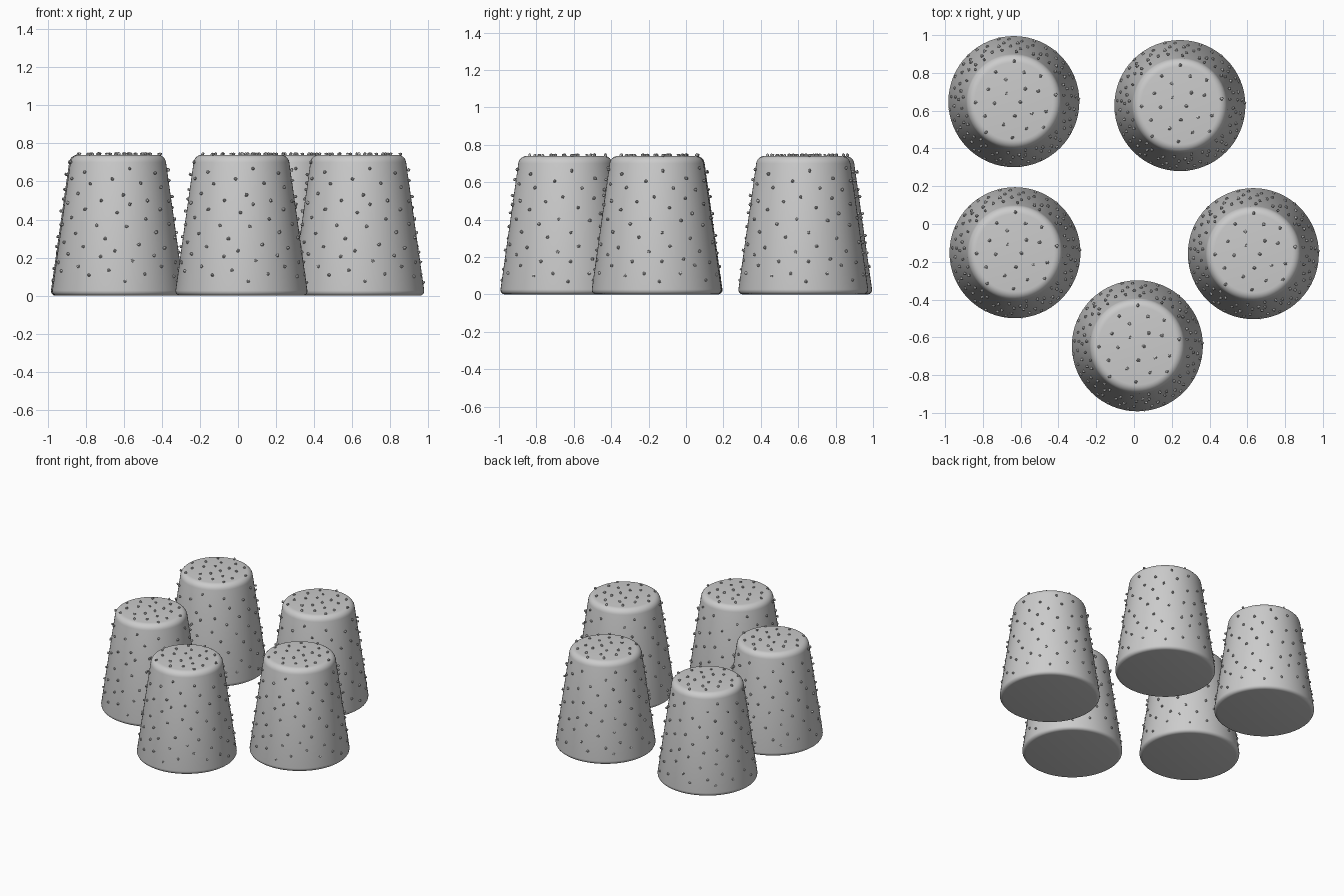
import bpy, bmesh, math, random
from mathutils import Vector, Matrix

cube = bpy.data.objects.get("Cube")
if cube:
    bpy.data.objects.remove(cube, do_unlink=True)

stone = bpy.data.materials.new("stone grey")
stone.use_nodes = True
stone.diffuse_color = (0.6, 0.6, 0.6, 1)
stone.node_tree.nodes["Principled BSDF"].inputs["Base Color"].default_value = stone.diffuse_color

HEIGHT, BASE_R, TOP_R = 0.74, 0.347, 0.252
RIM, FOOT = 0.045, 0.024
GOLDEN = math.pi * (3 - math.sqrt(5))
SEGMENTS = 64
SLOPE = (BASE_R - TOP_R) / HEIGHT


def make_mesh(name, bm):
    mesh = bpy.data.meshes.new(name)
    bm.to_mesh(mesh)
    bm.free()
    mesh.materials.append(stone)
    return mesh


def add_object(name, mesh, x, y):
    obj = bpy.data.objects.new(name, mesh)
    bpy.context.collection.objects.link(obj)
    obj.location = (x, y, 0)
    return obj


# arc of profile points (radius, height)
def arc(r, z, size, start, end, steps):
    angles = [math.radians(start + (end - start) * i / steps) for i in range(steps + 1)]
    return [(r + size * math.cos(a), z + size * math.sin(a)) for a in angles]


# tapered body: lathe profile with rounded foot and rim
def body_mesh():
    bm = bmesh.new()
    profile = (arc(BASE_R - FOOT, FOOT, FOOT, -90, 7, 4)
               + arc(TOP_R - RIM, HEIGHT - RIM, RIM, 7, 90, 6))
    rings = []
    for r, z in profile:
        rings.append([bm.verts.new((r * math.cos(t), r * math.sin(t), z))
                      for t in (2 * math.pi * k / SEGMENTS for k in range(SEGMENTS))])
    for low, high in zip(rings, rings[1:]):
        for k in range(SEGMENTS):
            n = (k + 1) % SEGMENTS
            bm.faces.new((low[k], low[n], high[n], high[k]))
    bm.faces.new(rings[0][::-1])
    bm.faces.new(rings[-1])
    return make_mesh("pillar", bm)


# loosely scattered bump positions with surface normals
def bump_points(rng):
    points = []
    top_count, side_count = 22, 115
    for i in range(top_count):
        r = (TOP_R - 0.025) * math.sqrt((i + 0.5) / top_count)
        a = i * GOLDEN + rng.uniform(-0.1, 0.1)
        points.append((Vector((r * math.cos(a), r * math.sin(a), HEIGHT)), Vector((0, 0, 1))))
    for i in range(side_count):
        f = (i + 0.5) / side_count
        mid = math.sqrt(BASE_R ** 2 + f * (TOP_R ** 2 - BASE_R ** 2))
        z = 0.06 + (HEIGHT - 0.11) * (BASE_R - mid) / (BASE_R - TOP_R)
        z += rng.uniform(-0.015, 0.015)
        r = BASE_R - SLOPE * z
        a = i * GOLDEN + rng.uniform(-0.06, 0.06)
        out = Vector((math.cos(a), math.sin(a), SLOPE)).normalized()
        points.append((Vector((r * math.cos(a), r * math.sin(a), z)), out))
    return points


# small irregular pebbles sitting on the surface
def bump_mesh():
    rng = random.Random(4)
    bm = bmesh.new()
    for pos, out in bump_points(rng):
        turn = (out.to_track_quat('Z', 'Y').to_matrix()
                @ Matrix.Rotation(rng.uniform(0, math.tau), 3, 'Z')).to_4x4()
        center = pos + out * 0.004
        made = bmesh.ops.create_icosphere(bm, subdivisions=1, radius=0.0095,
                                          matrix=Matrix.Translation(center) @ turn)
        for v in made["verts"]:
            v.co = center + (v.co - center) * rng.uniform(0.75, 1.2)
    return make_mesh("bumps", bm)


# five matching pillars
body, bumps = body_mesh(), bump_mesh()
places = [("back_right", -0.636, 0.648), ("back_left", 0.243, 0.627),
          ("middle_right", -0.63, -0.152), ("middle_left", 0.632, -0.157),
          ("front", 0.018, -0.645)]
for label, x, y in places:
    pillar = add_object("pillar_" + label, body, x, y)
    add_object("bumps_" + label, bumps, x, y)
bpy.ops.object.select_all(action='DESELECT')
pillar.select_set(True)
bpy.context.view_layer.objects.active = pillar
bpy.ops.object.shade_smooth()
